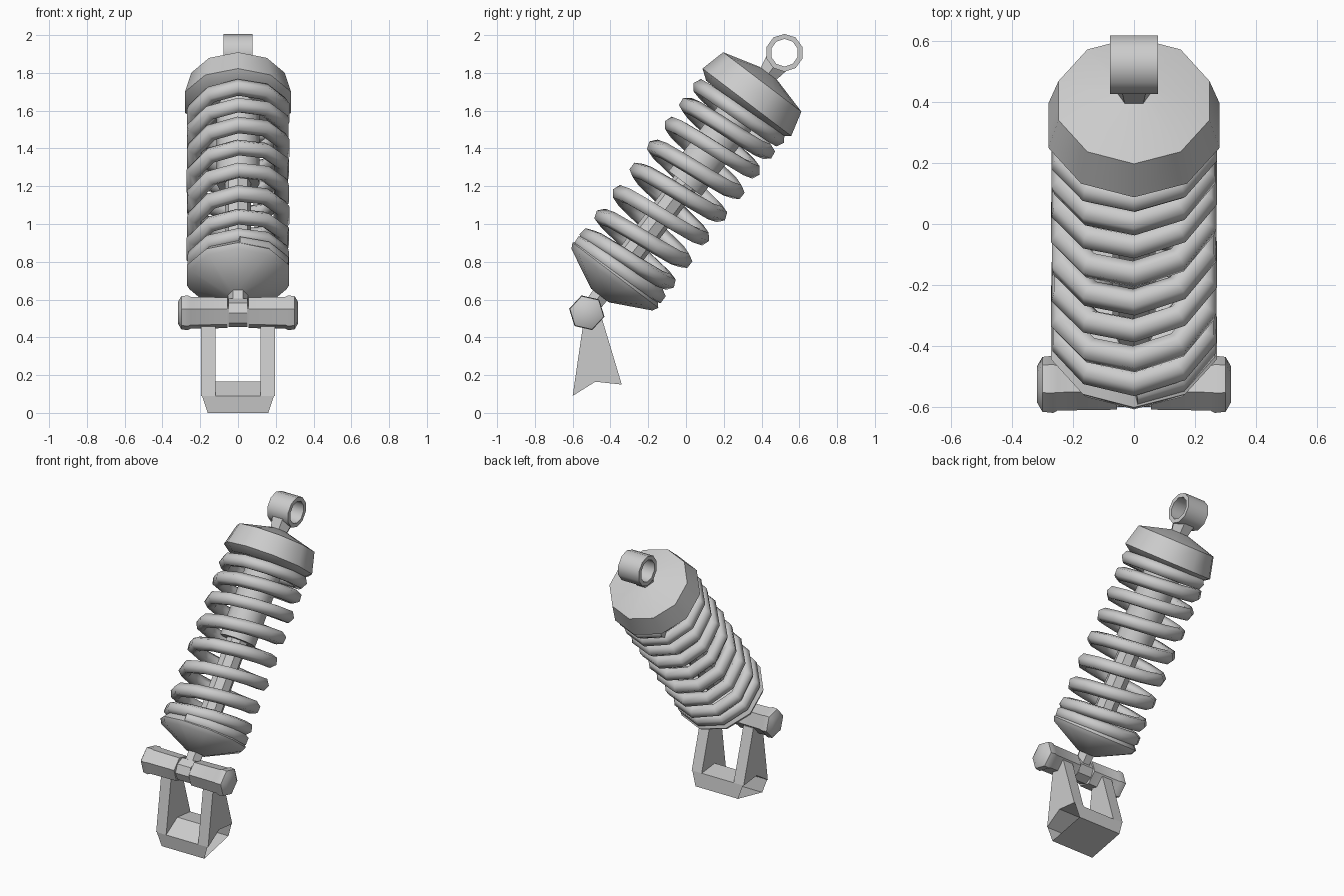
import bpy, bmesh, math
from mathutils import Matrix, Vector

if "Cube" in bpy.data.objects:
    bpy.data.objects.remove(bpy.data.objects["Cube"])

PIVOT = Vector((0, -0.525, 0.53))
TILT = Matrix.Translation(PIVOT) @ Matrix.Rotation(-0.65, 4, 'X')   # local z = damper axis
LENGTH = 1.734


def finish(bm, name, angle=42):
    bmesh.ops.recalc_face_normals(bm, faces=bm.faces)
    me = bpy.data.meshes.new(name)
    bm.to_mesh(me)
    bm.free()
    ob = bpy.data.objects.new(name, me)
    bpy.context.collection.objects.link(ob)
    smooth(ob, angle)
    return ob


def smooth(ob, angle):
    bpy.ops.object.select_all(action='DESELECT')
    ob.select_set(True)
    bpy.context.view_layer.objects.active = ob
    bpy.ops.object.shade_smooth_by_angle(angle=math.radians(angle))


def lathe(name, profile, sides, matrix, closed=False, phase=0.0):
    """Revolve (radius, height) points about local z; closed makes a ring section."""
    bm = bmesh.new()
    rings = []
    for r, h in profile:
        rings.append([bm.verts.new((r * math.cos(a), r * math.sin(a), h))
                      for a in (phase + 2 * math.pi * i / sides for i in range(sides))])
    n = len(rings)
    for k in range(n if closed else n - 1):
        a, b = rings[k], rings[(k + 1) % n]
        for i in range(sides):
            j = (i + 1) % sides
            bm.faces.new((a[i], a[j], b[j], b[i]))
    if not closed:
        bm.faces.new(rings[0])
        bm.faces.new(rings[-1])
    bm.transform(matrix)
    return finish(bm, name)


def prism(name, sections, caps=True):
    """Join (y, z) outlines placed at successive x positions."""
    bm = bmesh.new()
    loops = [[bm.verts.new((x, y, z)) for y, z in pts] for x, pts in sections]
    for a, b in zip(loops, loops[1:]):
        for i in range(len(a)):
            j = (i + 1) % len(a)
            bm.faces.new((a[i], a[j], b[j], b[i]))
    if caps:
        bm.faces.new(loops[0])
        bm.faces.new(loops[-1])
    return finish(bm, name, 30)


ACROSS = Matrix.Rotation(math.pi / 2, 4, 'Y')

# Spring seats
q = math.pi / 2
lathe("upper_seat", [(0.24, 1.36), (0.295, 1.40), (0.26, 1.535), (0.06, 1.59)], 10, TILT, phase=q)
lathe("lower_seat", [(0.06, 0.115), (0.27, 0.22), (0.285, 0.25), (0.25, 0.29)], 10, TILT, phase=q)

# Damper body and rod
lathe("damper_body", [(0.115, 0.86), (0.115, 1.45)], 10, TILT)
lathe("damper_rod", [(0.07, 0.2), (0.07, 0.95)], 8, TILT)

# Upper mounting eye and neck
lathe("upper_neck", [(0.05, 1.54), (0.075, 1.655)], 6, TILT)
lathe("upper_eye", [(0.1, -0.078), (0.1, 0.078), (0.073, 0.078), (0.073, -0.078)], 10,
      Matrix.Translation(TILT @ Vector((0, 0, LENGTH - 0.005))) @ ACROSS, closed=True, phase=0.0)

# Coil spring: heights at each full turn, tight at both ends
KEYS = [0.275, 0.325, 0.455, 0.61, 0.763, 0.915, 1.065, 1.197, 1.315, 1.375]
SEG = 10
pts = []
for i in range(int(8.6 * SEG) + 1):
    u = i / SEG
    k = int(u)
    h = KEYS[k] + (KEYS[k + 1] - KEYS[k]) * (u - k)
    a = 2 * math.pi * u - math.pi / 2
    pts.append(TILT @ Vector((0.242 * math.cos(a), 0.242 * math.sin(a), h)))
cu = bpy.data.curves.new("coil_spring", 'CURVE')
cu.dimensions = '3D'
cu.bevel_depth = 0.044
cu.bevel_resolution = 1
cu.use_fill_caps = True
sp = cu.splines.new('POLY')
sp.points.add(len(pts) - 1)
for p, co in zip(sp.points, pts):
    p.co = (*co, 1)
coil = bpy.data.objects.new("coil_spring", cu)
bpy.context.collection.objects.link(coil)
bpy.ops.object.select_all(action='DESELECT')
coil.select_set(True)
bpy.context.view_layer.objects.active = coil
bpy.ops.object.convert(target='MESH')
smooth(bpy.context.view_layer.objects.active, 65)

# Lower neck and central hinge knuckle
lathe("lower_neck", [(0.05, 0.05), (0.055, 0.14)], 6, TILT)
hinge = Matrix.Translation(PIVOT) @ ACROSS
lathe("hinge_knuckle", [(0.075, -0.05), (0.075, 0.05)], 8, hinge)

# Hinge pin halves, with chamfered hex ends
for side, label in ((-1, "left"), (1, "right")):
    lathe("hinge_pin_" + label,
          [(0.085, side * 0.055), (0.088, side * 0.25), (0.096, side * 0.265),
           (0.092, side * 0.30), (0.06, side * 0.318)], 6, hinge, phase=0.3)

# Clevis legs
foot = [(-0.60, 0.09), (-0.48, 0.165), (-0.34, 0.15)]
for side, label in ((-1, "left"), (1, "right")):
    outline = foot + [(-0.445, 0.50), (-0.54, 0.50)]
    prism("clevis_leg_" + label, [(side * 0.12, outline), (side * 0.195, outline)])

# Clevis base: hollow, open at both ends, narrower below
bm = bmesh.new()
ring = [(y, z, 0.19) for y, z in foot] + [(-0.33, 0.055, 0.16), (-0.59, 0.0, 0.16)]
L = [bm.verts.new((-w, y, z)) for y, z, w in ring]
R = [bm.verts.new((w, y, z)) for y, z, w in ring]
for i in range(5):
    j = (i + 1) % 5
    bm.faces.new((L[i], L[j], R[j], R[i]))
finish(bm, "clevis_base", 30)
